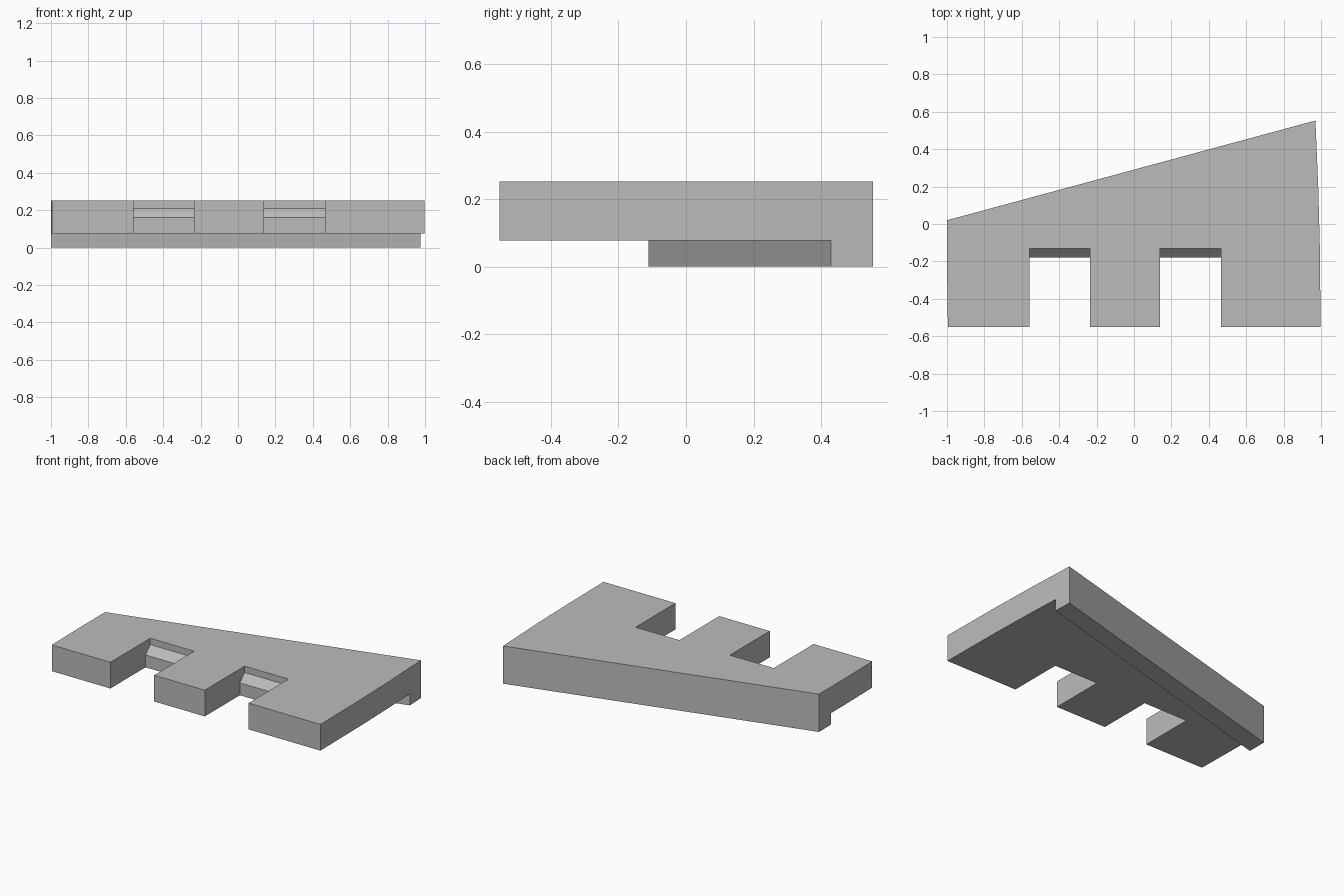
import bpy
import bmesh
from mathutils import Vector

cube = bpy.data.objects.get("Cube")
if cube:
    bpy.data.objects.remove(cube, do_unlink=True)

TOP, UNDERSIDE = 0.253, 0.077

grey = bpy.data.materials.new("light grey")
grey.use_nodes = True
colour = (0.5, 0.5, 0.5, 1)
grey.diffuse_color = colour
grey.node_tree.nodes["Principled BSDF"].inputs["Base Color"].default_value = colour


def prism(name, points, offset):
    """Extrude a closed polygon of 3D points along an offset."""
    bm = bmesh.new()
    face = bm.faces.new([bm.verts.new(p) for p in points])
    out = bmesh.ops.extrude_face_region(bm, geom=[face])
    moved = [v for v in out["geom"] if isinstance(v, bmesh.types.BMVert)]
    bmesh.ops.translate(bm, verts=moved, vec=Vector(offset))
    bmesh.ops.recalc_face_normals(bm, faces=bm.faces)
    mesh = bpy.data.meshes.new(name)
    bm.to_mesh(mesh)
    bm.free()
    mesh.materials.append(grey)
    obj = bpy.data.objects.new(name, mesh)
    bpy.context.collection.objects.link(obj)
    return obj


def carve(target, cutter):
    """Subtract the cutter and bake the result."""
    cutter.hide_render = True
    mod = target.modifiers.new("carve", 'BOOLEAN')
    mod.operation = 'DIFFERENCE'
    mod.solver = 'EXACT'
    mod.object = cutter
    bpy.context.view_layer.objects.active = target
    bpy.ops.object.modifier_apply(modifier=mod.name)
    bpy.data.objects.remove(cutter, do_unlink=True)


# Tapered slab with a slanted back and slightly bowed sides
outline = [(-0.995, -0.552), (0.998, -0.552), (0.993, -0.1), (0.985, 0.2),
           (0.97, 0.553), (-1.0, 0.02), (-1.0, -0.23)]
slab = prism("notched_slab", [(x, y, 0) for x, y in outline], (0, 0, TOP))

# Relief under the slab, leaving a lip along the slanted back
relief = [(-1.2, -0.8), (1.2, -0.8), (1.2, 0.49), (-1.2, -0.165)]
carve(slab, prism("relief_cutter", [(x, y, -0.1) for x, y in relief],
                  (0, 0, UNDERSIDE + 0.1)))

# Two front notches, each with a sloped step in its back wall
step = [(-0.8, -0.1), (-0.18, -0.1), (-0.18, 0.16), (-0.13, 0.21),
        (-0.13, 0.4), (-0.8, 0.4)]
for left in (-0.56, 0.14):
    carve(slab, prism("notch_cutter", [(left, y, z) for y, z in step],
                      (0.325, 0, 0)))
